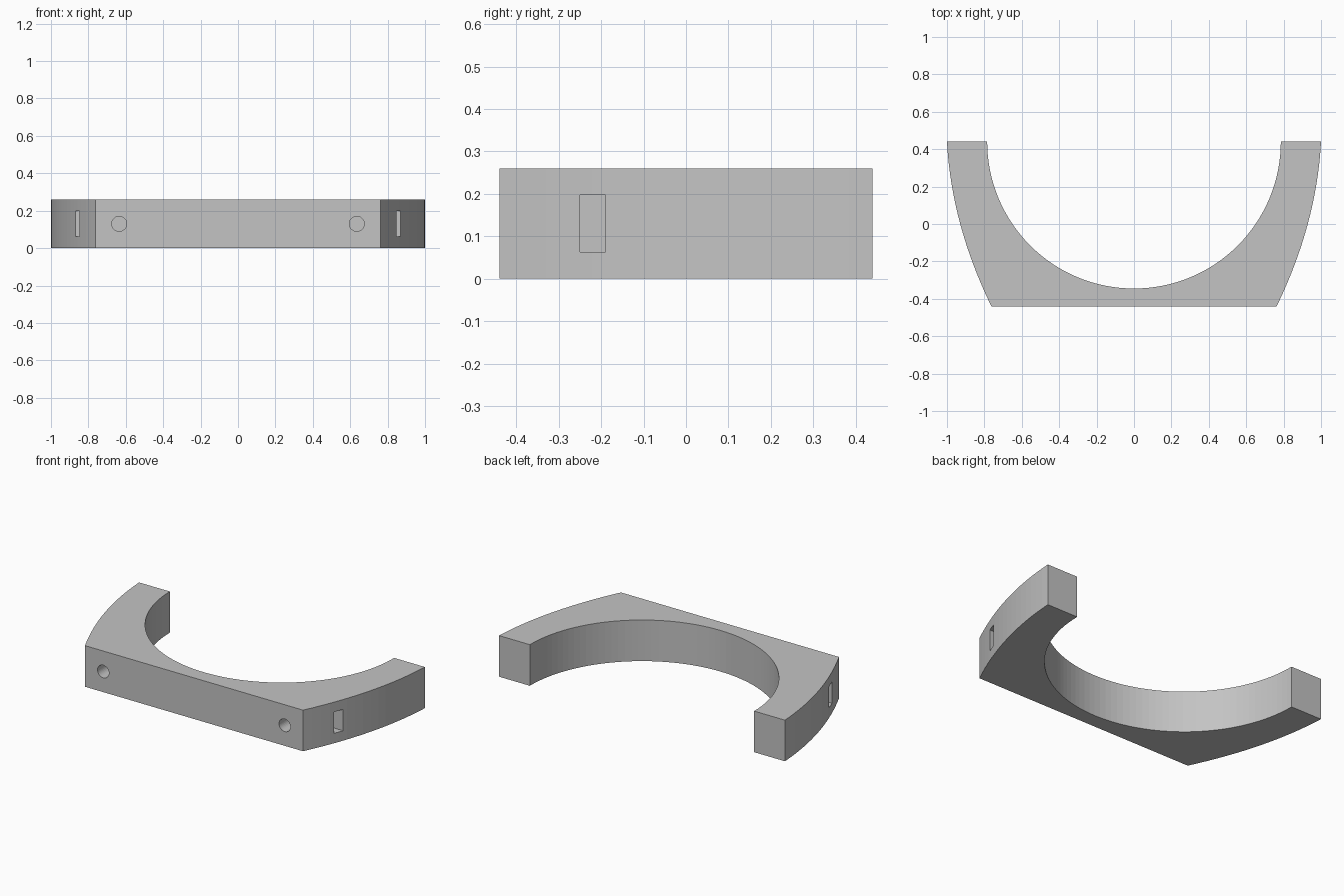
import bpy, bmesh, math
from mathutils import Matrix

cube = bpy.data.objects.get("Cube")
if cube:
    bpy.data.objects.remove(cube)

HEIGHT, HALF_DEPTH, INNER_R = 0.26, 0.44, 0.785
FRONT_HALF = 0.763

grey = bpy.data.materials.new("plain grey")
grey.use_nodes = True
grey.diffuse_color = (0.55, 0.55, 0.55, 1)
grey.node_tree.nodes["Principled BSDF"].inputs["Base Color"].default_value = grey.diffuse_color


def make_object(name, bm):
    bmesh.ops.recalc_face_normals(bm, faces=bm.faces)
    mesh = bpy.data.meshes.new(name)
    bm.to_mesh(mesh)
    bm.free()
    mesh.materials.append(grey)
    obj = bpy.data.objects.new(name, mesh)
    bpy.context.collection.objects.link(obj)
    return obj


def outer_x(y):
    """Bowed outer side, narrowing towards the front."""
    d = HALF_DEPTH - y
    return 1 - 0.053 * d - 0.246 * d * d


# Bracket outline: bowed sides, flat front, half-round opening at the back
side_ys = [HALF_DEPTH - 2 * HALF_DEPTH * i / 16 for i in range(17)]
right_side = [(-outer_x(y), y) for y in side_ys]
left_side = [(-x, y) for x, y in reversed(right_side)]
angles = [-math.pi * i / 64 for i in range(65)]
opening = [(INNER_R * math.cos(a), HALF_DEPTH + INNER_R * math.sin(a)) for a in angles]

bm = bmesh.new()
base = bm.faces.new([bm.verts.new((x, y, 0)) for x, y in right_side + left_side + opening])
top = bmesh.ops.extrude_face_region(bm, geom=[base])
bmesh.ops.translate(bm, vec=(0, 0, HEIGHT),
                    verts=[v for v in top["geom"] if isinstance(v, bmesh.types.BMVert)])
bracket = make_object("curved_bracket", bm)


def cut(cutter):
    cutter.hide_render = True
    mod = bracket.modifiers.new(cutter.name, "BOOLEAN")
    mod.operation, mod.solver, mod.object = "DIFFERENCE", "EXACT", cutter
    bpy.context.view_layer.objects.active = bracket
    bpy.ops.object.modifier_apply(modifier=mod.name)
    bpy.data.objects.remove(cutter)


# Screw holes in the front and nut slots in the sides
for side, word in ((-1, "right"), (1, "left")):
    bm = bmesh.new()
    place = Matrix.Translation((side * 0.635, -0.315, HEIGHT / 2)) @ Matrix.Rotation(math.pi / 2, 4, "X")
    bmesh.ops.create_cone(bm, cap_ends=True, segments=32, radius1=0.04, radius2=0.04,
                          depth=0.37, matrix=place)
    cut(make_object(word + "_screw_hole", bm))

    bm = bmesh.new()
    place = Matrix.Translation((side * 0.77, -0.22, HEIGHT / 2)) @ Matrix.Diagonal((0.4, 0.06, 0.135, 1))
    bmesh.ops.create_cube(bm, size=1, matrix=place)
    cut(make_object(word + "_nut_slot", bm))
